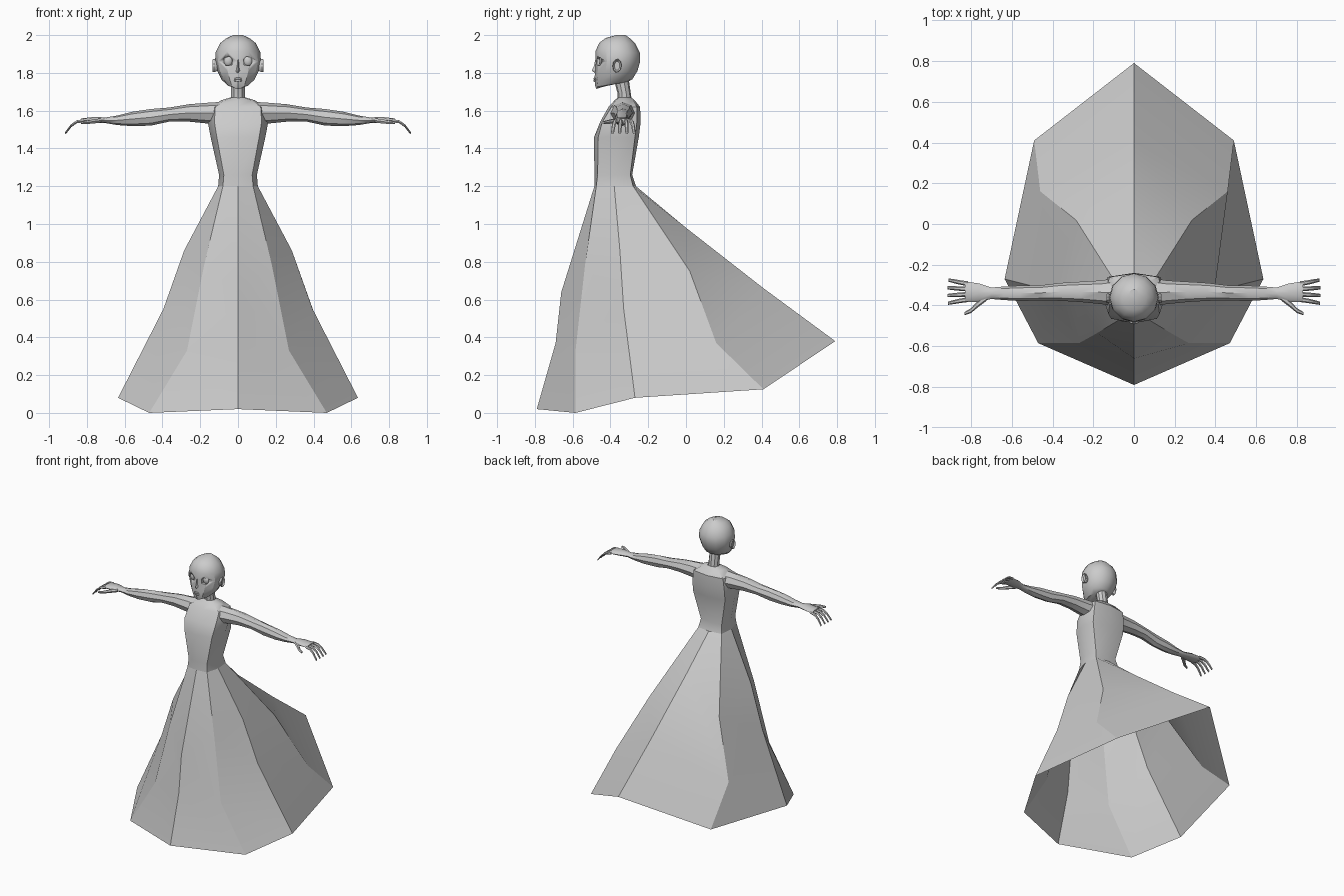
import bpy, bmesh, math
from mathutils import Vector

if "Cube" in bpy.data.objects:
    bpy.data.objects.remove(bpy.data.objects["Cube"])

grey = bpy.data.materials.new("soft_grey")
grey.diffuse_color = (0.6, 0.6, 0.6, 1)
grey.use_nodes = True
grey.node_tree.nodes["Principled BSDF"].inputs["Base Color"].default_value = grey.diffuse_color


def finish(name, bm, angle=32, mirror=False, recalc=True):
    if recalc:
        bmesh.ops.recalc_face_normals(bm, faces=bm.faces)
    me = bpy.data.meshes.new(name)
    bm.to_mesh(me)
    bm.free()
    me.materials.append(grey)
    ob = bpy.data.objects.new(name, me)
    bpy.context.collection.objects.link(ob)
    bpy.ops.object.select_all(action='DESELECT')
    bpy.context.view_layer.objects.active = ob
    ob.select_set(True)
    bpy.ops.object.shade_smooth_by_angle(angle=math.radians(angle))
    if mirror:
        ob.modifiers.new("mirror", 'MIRROR').use_mirror_merge = False
    return ob


def loft(name, rings, caps=True, **kw):
    """Skin a list of equally sized point rings."""
    bm = bmesh.new()
    vs = [[bm.verts.new(p) for p in r] for r in rings]
    n = len(vs[0])
    for a, b in zip(vs, vs[1:]):
        for i in range(n):
            j = (i + 1) % n
            bm.faces.new((a[i], a[j], b[j], b[i]))
    if caps:
        bm.faces.new(vs[0][::-1])
        bm.faces.new(vs[-1])
    return finish(name, bm, **kw)


def limb_ring(x, y, z, ry, rz, n=8):
    return [(x, y + ry * math.cos(2 * math.pi * i / n), z + rz * math.sin(2 * math.pi * i / n))
            for i in range(n)]


def flat_ring(z0, z1, rx, y0, y1, n=12):
    """Ring around z, from front y0 at height z0 to back y1 at height z1."""
    out = []
    for i in range(n):
        a = 2 * math.pi * i / n
        t = (1 - math.cos(a)) / 2
        out.append((rx * math.sin(a), y0 + (y1 - y0) * t, z0 + (z1 - z0) * t))
    return out


def both_sides(half):
    """Front-to-back half ring closed with its mirror image."""
    return half + [(-x, y, z) for x, y, z in half[-2:0:-1]]


# Skirt: columns from front to back, each from waist to hem
skirt = [
    [(0, -.485, 1.2), (0, -.66, .64), (0, -.69, .37), (0, -.79, .02)],
    [(.08, -.475, 1.2), (.18, -.535, .78), (.27, -.585, .33), (.47, -.585, 0)],
    [(.105, -.38, 1.2), (.285, -.35, .86), (.395, -.33, .55), (.635, -.27, .08)],
    [(.095, -.28, 1.2), (.285, .02, .75), (.46, .16, .37), (.49, .41, .125)],
    [(0, -.265, 1.2), (0, 0, .98), (0, .41, .66), (0, .79, .38)],
]
loft("skirt", [both_sides([c[k] for c in skirt]) for k in range(4)], caps=False, angle=28)

# Bodice: height, then (x, y) from front to back
bodice = [
    (1.20, (0, -.485), (.08, -.475), (.105, -.38), (.095, -.28), (0, -.265)),
    (1.26, (0, -.485), (.075, -.468), (.10, -.38), (.085, -.295), (0, -.285)),
    (1.46, (0, -.487), (.112, -.465), (.145, -.36), (.13, -.27), (0, -.25)),
    (1.54, (0, -.455), (.125, -.443), (.16, -.34), (.13, -.26), (0, -.24)),
    (1.62, (0, -.41), (.12, -.395), (.14, -.335), (.12, -.26), (0, -.243)),
    (1.655, (0, -.378), (.07, -.372), (.09, -.33), (.07, -.28), (0, -.272)),
    (1.67, (0, -.36), (.03, -.355), (.04, -.325), (.03, -.295), (0, -.29)),
]
loft("bodice", [both_sides([(x, y, r[0]) for x, y in r[1:]]) for r in bodice], caps=False, angle=34)

# Neck
loft("neck", [flat_ring(z, z, .038, y0, y1, 10) for z, y0, y1 in
              [(1.64, -.365, -.285), (1.69, -.362, -.292), (1.78, -.385, -.305)]])

# Arm with flattened palm: x, y, z, half depth, half height
arm = [(.08, -.335, 1.585, .072, .062), (.16, -.335, 1.587, .058, .055),
       (.26, -.333, 1.588, .050, .046), (.36, -.333, 1.580, .044, .037),
       (.46, -.338, 1.565, .037, .044), (.56, -.340, 1.556, .038, .038),
       (.64, -.340, 1.549, .033, .025), (.70, -.340, 1.549, .028, .015),
       (.76, -.337, 1.551, .045, .016), (.83, -.333, 1.547, .051, .012)]
loft("arm", [limb_ring(*s) for s in arm], mirror=True, angle=40)

# Four fingers curling down
for i, reach in enumerate((.98, 1, 1, .96)):
    y, dy = -.371 + .026 * i, (i - 1.5) * .004
    path = [(.815, 1.547, .012), (.855, 1.541, .011), (.885, 1.520, .010), (.915, 1.482, .008)]
    loft("finger", [limb_ring(.815 + (x - .815) * reach, y + dy * k, z, r, r * .8, 6)
                    for k, (x, z, r) in enumerate(path)], mirror=True)

# Thumb
loft("thumb", [limb_ring(x, y, z, r, r * .8, 6) for x, y, z, r in
               [(.725, -.362, 1.548, .016), (.765, -.392, 1.543, .016),
                (.80, -.425, 1.538, .012), (.832, -.440, 1.535, .008)]], mirror=True)

# Head: front z, back z, half width, front y, back y
head_rings = [(1.715, 1.735, .022, -.474, -.42), (1.725, 1.752, .060, -.480, -.31),
              (1.765, 1.765, .088, -.484, -.285), (1.81, 1.81, .110, -.482, -.257),
              (1.86, 1.86, .122, -.478, -.243), (1.915, 1.905, .118, -.480, -.243),
              (1.96, 1.955, .094, -.458, -.268), (1.985, 1.982, .062, -.425, -.295),
              (2.0, 2.0, .025, -.37, -.32)]
head = loft("head", [flat_ring(*r) for r in head_rings], angle=30)

# Eye sockets cut into the face
for s in (-1, 1):
    outline = [(-.021, -.020), (.013, -.024), (.023, -.010), (.021, .017), (-.006, .026), (-.022, .012)]
    cutter = loft("eye_cutter", [[(s * (.052 + x), y, 1.862 + z) for x, z in outline]
                                 for y in (-.56, -.448)])
    cutter.hide_render = True
    cut = head.modifiers.new("socket", 'BOOLEAN')
    cut.operation, cut.object, cut.solver = 'DIFFERENCE', cutter, 'EXACT'
    bpy.context.view_layer.objects.active = head
    bpy.ops.object.modifier_apply(modifier=cut.name)
    bpy.data.objects.remove(cutter)


def ball(name, centre, radii, **kw):
    bm = bmesh.new()
    bmesh.ops.create_uvsphere(bm, u_segments=12, v_segments=8, radius=1)
    for v in bm.verts:
        v.co = Vector(centre) + Vector(a * b for a, b in zip(v.co, radii))
    return finish(name, bm, **kw)


# Eyes and lips
ball("eye", (.052, -.444, 1.862), (.024, .015, .027), mirror=True, angle=60)
for z in (1.769, 1.759):
    ball("lip", (0, -.483, z), (.022, .007, .006), angle=60)

# Nose: narrow bridge widening to the tip
loft("nose", [[(-w, -.470, z), (0, y, z), (w, -.470, z)] for z, w, y in
              [(1.800, .014, -.484), (1.812, .015, -.499), (1.835, .009, -.488), (1.88, .006, -.478)]])

# Ears: cupped disc flaring out of the head
def ear_ring(x, ry, rz):
    return [(x, y, z + .1 * (y + .365)) for _, y, z in limb_ring(x, -.365, 1.838, ry, rz, 10)]

loft("ear", [ear_ring(.104, .016, .026), ear_ring(.127, .024, .036), ear_ring(.134, .022, .034),
             ear_ring(.124, .014, .024)], mirror=True)
